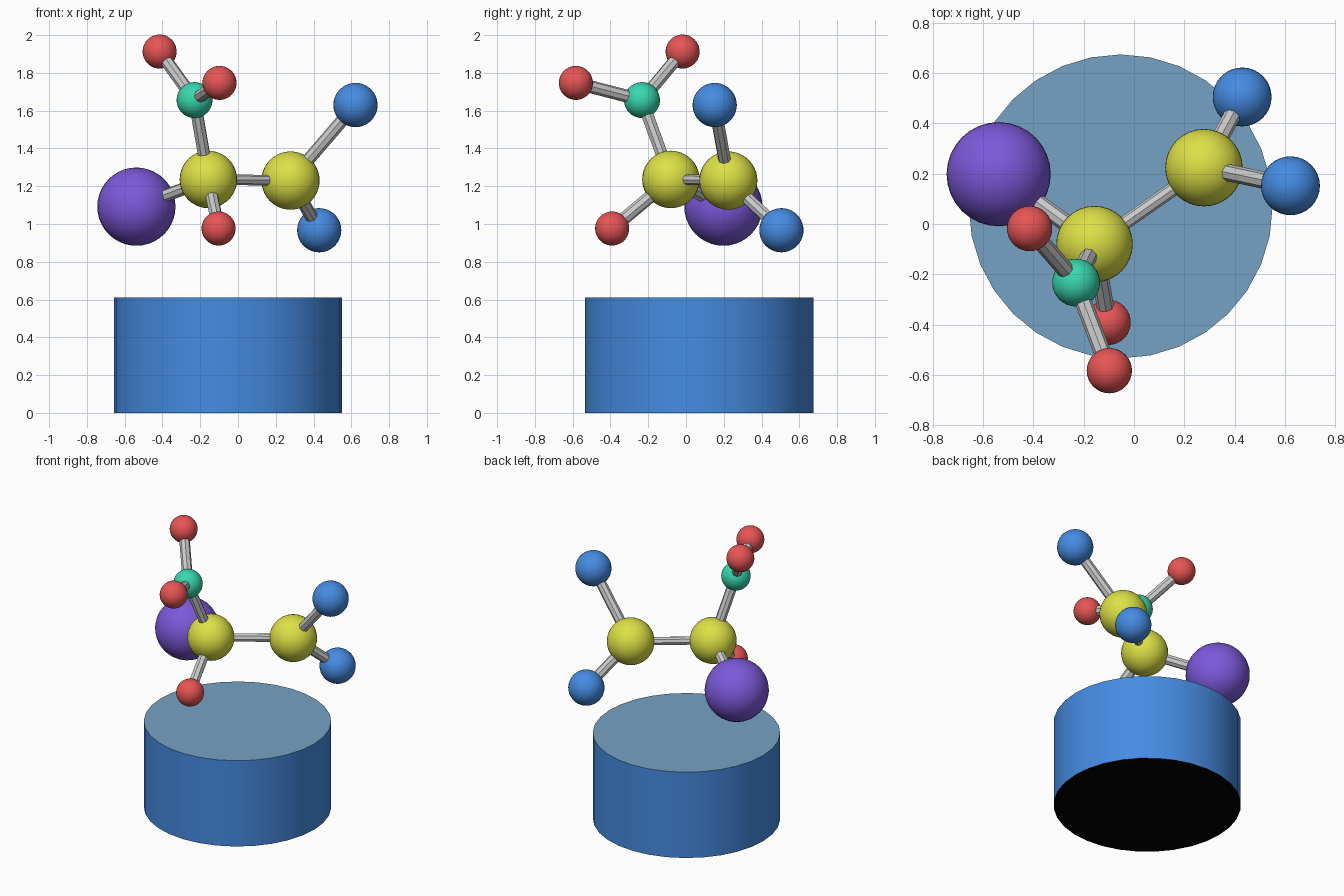
import bpy
from mathutils import Vector

if "Cube" in bpy.data.objects:
    bpy.data.objects.remove(bpy.data.objects["Cube"])


def material(name, rgb):
    m = bpy.data.materials.new(name)
    m.diffuse_color = (*rgb, 1)
    m.use_nodes = True
    m.node_tree.nodes["Principled BSDF"].inputs["Base Color"].default_value = m.diffuse_color
    return m


YELLOW = material("yellow", (0.72, 0.75, 0.06))
PURPLE = material("purple", (0.20, 0.10, 0.70))
GREEN = material("green", (0.04, 0.68, 0.42))
RED = material("red", (0.80, 0.09, 0.09))
BLUE = material("blue", (0.06, 0.26, 0.76))
BASE_TOP = material("base_top", (0.18, 0.36, 0.56))
BASE_BOTTOM = material("base_bottom", (0.0, 0.0, 0.0))

# Atoms: name -> centre, radius, material
ATOMS = {
    "atom_core_left": ((-0.157, -0.080, 1.236), 0.152, YELLOW),
    "atom_core_right": ((0.278, 0.224, 1.230), 0.154, YELLOW),
    "atom_large": ((-0.538, 0.198, 1.092), 0.207, PURPLE),
    "atom_upper": ((-0.230, -0.233, 1.656), 0.095, GREEN),
    "atom_tip_back": ((-0.415, -0.018, 1.913), 0.090, RED),
    "atom_tip_front": ((-0.098, -0.583, 1.747), 0.090, RED),
    "atom_lower_front": ((-0.103, -0.391, 0.976), 0.090, RED),
    "atom_right_high": ((0.622, 0.152, 1.630), 0.117, BLUE),
    "atom_right_low": ((0.430, 0.505, 0.967), 0.117, BLUE),
}

# Bonds: joined atoms and rod radius
BONDS = [
    ("atom_core_left", "atom_core_right", 0.028),
    ("atom_core_left", "atom_large", 0.034),
    ("atom_core_left", "atom_upper", 0.034),
    ("atom_core_left", "atom_lower_front", 0.034),
    ("atom_upper", "atom_tip_back", 0.034),
    ("atom_upper", "atom_tip_front", 0.034),
    ("atom_core_right", "atom_right_high", 0.034),
    ("atom_core_right", "atom_right_low", 0.034),
]


def atom(name, centre, radius, mat):
    bpy.ops.mesh.primitive_uv_sphere_add(segments=32, ring_count=20, radius=radius, location=centre)
    ob = bpy.context.object
    ob.name = name
    ob.data.materials.append(mat)
    bpy.ops.object.shade_smooth()


def bond(name, a, b, radius):
    a, b = Vector(a), Vector(b)
    bpy.ops.mesh.primitive_cylinder_add(vertices=8, radius=radius, depth=(b - a).length,
                                        end_fill_type='NOTHING', location=(a + b) / 2)
    ob = bpy.context.object
    ob.name = name
    ob.rotation_euler = (b - a).to_track_quat('Z', 'Y').to_euler()


for name, (centre, radius, mat) in ATOMS.items():
    atom(name, centre, radius, mat)

for i, (a, b, r) in enumerate(BONDS):
    bond(f"bond_{i + 1}", ATOMS[a][0], ATOMS[b][0], r)

# Round display base with separate cap colours
bpy.ops.mesh.primitive_cylinder_add(vertices=32, radius=0.604, depth=0.61, location=(-0.053, 0.07, 0.305))
base = bpy.context.object
base.name = "display_base"
for m in (BLUE, BASE_TOP, BASE_BOTTOM):
    base.data.materials.append(m)
for p in base.data.polygons:
    p.material_index = 1 if p.normal.z > 0.5 else 2 if p.normal.z < -0.5 else 0
bpy.ops.object.shade_smooth_by_angle()
